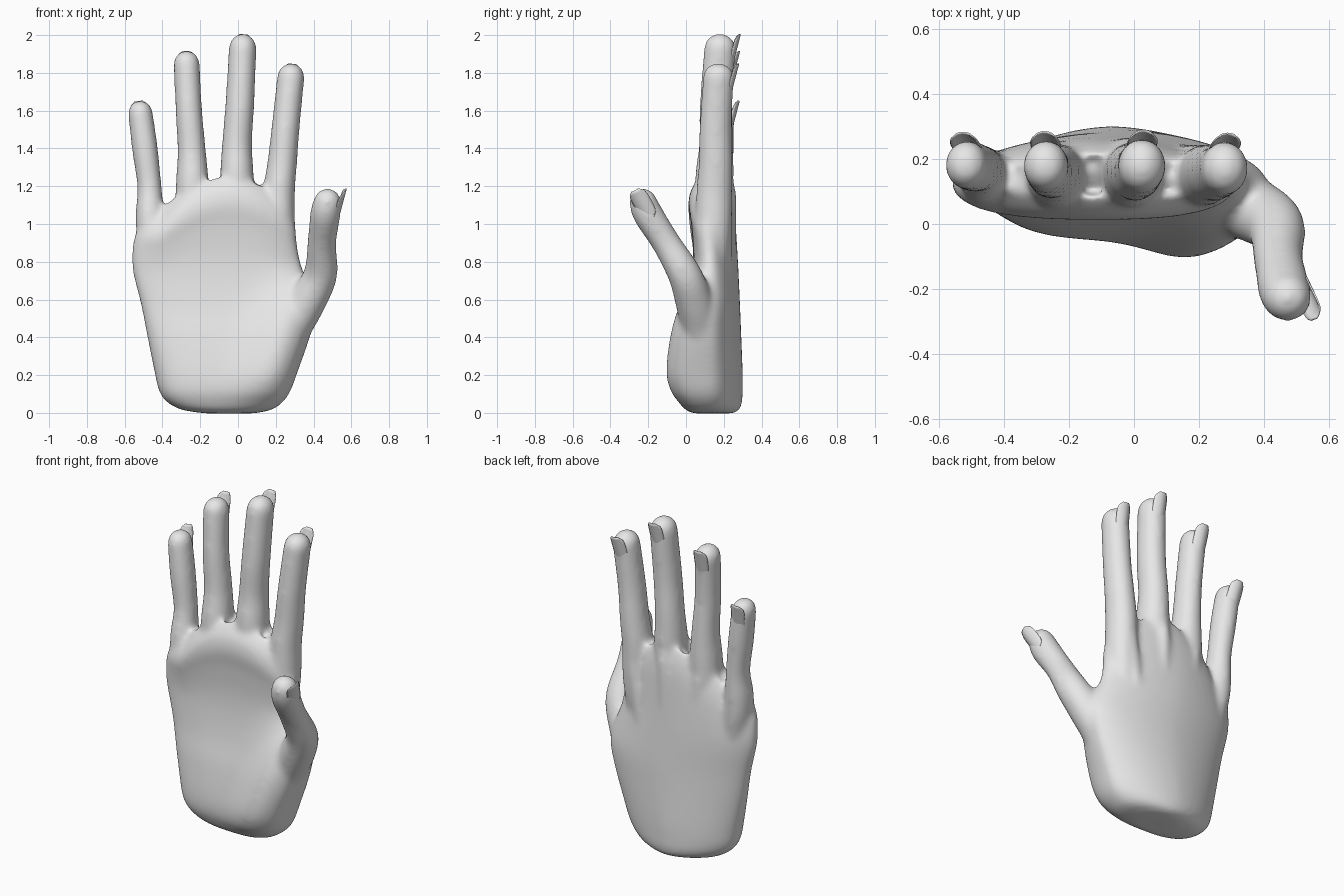
import bpy, bmesh, math
from mathutils import Vector

cube = bpy.data.objects.get("Cube")
if cube:
    bpy.data.objects.remove(cube)

grey = bpy.data.materials.new("plain grey")
grey.use_nodes = True
grey.diffuse_color = (0.8, 0.8, 0.8, 1)
grey.node_tree.nodes["Principled BSDF"].inputs["Base Color"].default_value = (0.8, 0.8, 0.8, 1)


def spline(rows, steps=6):
    """Smooth interpolation through rows of values."""
    out = []
    for i in range(len(rows) - 1):
        a, b = rows[max(i - 1, 0)], rows[i]
        c, d = rows[i + 1], rows[min(i + 2, len(rows) - 1)]
        for k in range(steps):
            t = k / steps
            out.append([q + t / 2 * (r - p + t * (2 * p - 5 * q + 4 * r - s + t * (3 * q - p - 3 * r + s)))
                        for p, q, r, s in zip(a, b, c, d)])
    return out + [list(rows[-1])]


def loft(bm, rings):
    """Skin a closed solid over rings of points."""
    loops = [[bm.verts.new(p) for p in ring] for ring in rings]
    n = len(loops[0])
    for a, b in zip(loops, loops[1:]):
        for i in range(n):
            j = (i + 1) % n
            bm.faces.new((a[i], a[j], b[j], b[i]))
    bm.faces.new(loops[0][::-1])
    bm.faces.new(loops[-1])


def tube(bm, path, depth=1.0, n=28):
    """Round-ended tube through (x, y, z, radius) points."""
    pts = spline(path)
    pos = [Vector(p[:3]) for p in pts]
    spine = []
    for i, p in enumerate(pos):
        t = (pos[min(i + 1, len(pos) - 1)] - pos[max(i - 1, 0)]).normalized()
        spine.append((p, t, pts[i][3]))
    caps = [math.radians(a) for a in (20, 40, 60, 75, 86)]
    p, t, r = spine[0]
    start = [(p - t * r * math.sin(a), t, r * math.cos(a)) for a in reversed(caps)]
    p, t, r = spine[-1]
    end = [(p + t * r * math.sin(a), t, r * math.cos(a)) for a in caps]
    rings = []
    for p, t, r in start + spine + end:
        u = Vector((0, 1, 0)).cross(t).normalized()
        v = t.cross(u)
        angles = [2 * math.pi * k / n for k in range(n)]
        rings.append([p + u * r * math.cos(a) + v * r * depth * math.sin(a) for a in angles])
    loft(bm, rings)


def spow(value, e):
    return math.copysign(abs(value) ** e, value)


def palm(bm, rows, n=72):
    """Palm from sections (z, left edge, right edge, front, back, thumb mound)."""
    rings = []
    for z, x0, x1, front, back, mound in spline(rows):
        xc, half, yc = (x0 + x1) / 2, (x1 - x0) / 2, 0.13
        rise = min(max((z - 0.6) / 0.55, 0), 1)
        rise = rise * rise * (3 - 2 * rise)
        ring = []
        for k in range(n):
            a = 2 * math.pi * k / n
            s = math.sin(a)
            e = 1.13 if s > 0 else 0.74
            x = xc + half * spow(math.cos(a), e)
            y = yc + (back - yc if s > 0 else yc - front) * spow(s, e)
            if s < 0:
                y -= mound * min(1, -2 * s) * math.exp(-((x - 0.13 - 0.3 * z) / 0.17) ** 2)
            # the knuckle line arches over the middle of the hand
            arch = 0.06 - 1.45 * (min(max(x, -0.41), 0.28) + 0.05) ** 2
            ring.append((x, y, z + rise * arch))
        rings.append(ring)
    loft(bm, rings)


def nail(name, centre, along, out, length, width):
    """Thin curved plate with rounded ends."""
    along = Vector(along).normalized()
    out = Vector(out)
    out = (out - along * out.dot(along)).normalized()
    side = along.cross(out)
    bm = bmesh.new()
    bmesh.ops.create_grid(bm, x_segments=8, y_segments=10, size=1)
    for v in bm.verts:
        s, t = v.co.x, v.co.y
        s *= (1 - 0.8 * abs(t) ** 4) ** 0.5
        v.co = (Vector(centre) + side * s * width / 2 + along * t * length / 2
                - out * 0.022 * s * s)
    mesh = bpy.data.meshes.new(name)
    bm.to_mesh(mesh)
    bm.free()
    obj = bpy.data.objects.new(name, mesh)
    bpy.context.collection.objects.link(obj)
    mesh.materials.append(grey)
    mod = obj.modifiers.new("thickness", "SOLIDIFY")
    mod.thickness, mod.offset = 0.005, 0
    for p in mesh.polygons:
        p.use_smooth = True


bm = bmesh.new()

# Palm and heel of the hand
palm(bm, [(-0.003, -0.17, 0.08, 0.04, 0.25, 0), (0.017, -0.3, 0.18, 0.0, 0.284, 0.01),
          (0.06, -0.38, 0.24, -0.025, 0.298, 0.03), (0.12, -0.42, 0.28, -0.045, 0.3, 0.055),
          (0.22, -0.443, 0.317, -0.045, 0.3, 0.08), (0.4, -0.48, 0.38, -0.02, 0.293, 0.085),
          (0.55, -0.51, 0.41, 0.012, 0.287, 0.075), (0.7, -0.545, 0.37, 0.033, 0.28, 0.03),
          (0.82, -0.562, 0.335, 0.038, 0.273, 0), (0.95, -0.562, 0.315, 0.027, 0.264, 0),
          (1.05, -0.548, 0.308, 0.012, 0.255, 0), (1.13, -0.515, 0.295, 0.03, 0.24, 0),
          (1.2, -0.45, 0.265, 0.085, 0.215, 0)])

# Fingers from base to tip
fingers = {
    "little": [(-0.42, 0.14, 0.72, 0.06), (-0.455, 0.145, 0.92, 0.078), (-0.466, 0.155, 1.06, 0.076),
               (-0.469, 0.17, 1.2, 0.065), (-0.493, 0.175, 1.4, 0.069), (-0.517, 0.182, 1.59, 0.066)],
    "ring": [(-0.23, 0.145, 0.75, 0.06), (-0.25, 0.15, 1.0, 0.08), (-0.242, 0.15, 1.2, 0.088),
             (-0.245, 0.16, 1.38, 0.076), (-0.26, 0.16, 1.6, 0.071), (-0.272, 0.18, 1.85, 0.07)],
    "middle": [(-0.02, 0.145, 0.75, 0.06), (-0.01, 0.15, 1.0, 0.08), (-0.006, 0.15, 1.24, 0.09),
               (-0.005, 0.16, 1.42, 0.08), (0.01, 0.16, 1.64, 0.077), (0.025, 0.18, 1.935, 0.074)],
    "index": [(0.2, 0.145, 0.72, 0.06), (0.217, 0.145, 0.95, 0.082), (0.218, 0.15, 1.17, 0.084),
              (0.235, 0.157, 1.33, 0.079), (0.253, 0.157, 1.52, 0.075), (0.28, 0.172, 1.78, 0.073)],
}
for path in fingers.values():
    tube(bm, path, depth=1.14)

# Thumb
tube(bm, [(0.22, 0.1, 0.3, 0.1), (0.29, 0.075, 0.46, 0.105),
          (0.372, 0.04, 0.6, 0.1), (0.437, -0.008, 0.735, 0.09), (0.444, -0.105, 0.9, 0.077),
          (0.462, -0.2, 1.05, 0.081), (0.473, -0.227, 1.115, 0.075)])

# Tendons fanning over the back of the hand
for path in fingers.values():
    x, top = path[2][0], path[2][2]

    def tendon(scale, drop, sink, radius):
        px = x * scale - 0.01
        return (px, 0.263 - 0.38 * (px + 0.05) ** 2 - sink, top - drop, radius)

    tube(bm, [tendon(1, 0, 0.058, 0.045), tendon(0.97, 0.1, 0.03, 0.037),
              tendon(0.87, 0.27, 0.022, 0.028), tendon(0.75, 0.5, 0.025, 0.022)], n=14)

bmesh.ops.recalc_face_normals(bm, faces=bm.faces)
mesh = bpy.data.meshes.new("hand")
bm.to_mesh(mesh)
bm.free()
hand = bpy.data.objects.new("hand", mesh)
bpy.context.collection.objects.link(hand)
mesh.materials.append(grey)

# Fuse the parts into one soft skin
fuse = hand.modifiers.new("fuse", "REMESH")
fuse.mode, fuse.voxel_size, fuse.use_smooth_shade = "VOXEL", 0.012, True
soften = hand.modifiers.new("soften", "SMOOTH")
soften.factor, soften.iterations = 0.5, 28
bpy.context.view_layer.objects.active = hand
hand.select_set(True)
for name in ("fuse", "soften"):
    bpy.ops.object.modifier_apply(modifier=name)
if not hand.data.materials:
    hand.data.materials.append(grey)
bpy.ops.object.shade_smooth()

# Nails
for name, path in fingers.items():
    x, y, z, r = path[-1]
    lean = (x - path[-2][0]) / (z - path[-2][2])
    nail(name + "_nail", (x, y + r + 0.013, z + r - 0.085), (lean, 0.26, 1), (0, 1, 0), 0.165, 0.09)
nail("thumb_nail", (0.551, -0.23, 1.103), (0.04, -0.085, 0.15), (1, -0.1, -0.3), 0.175, 0.096)
